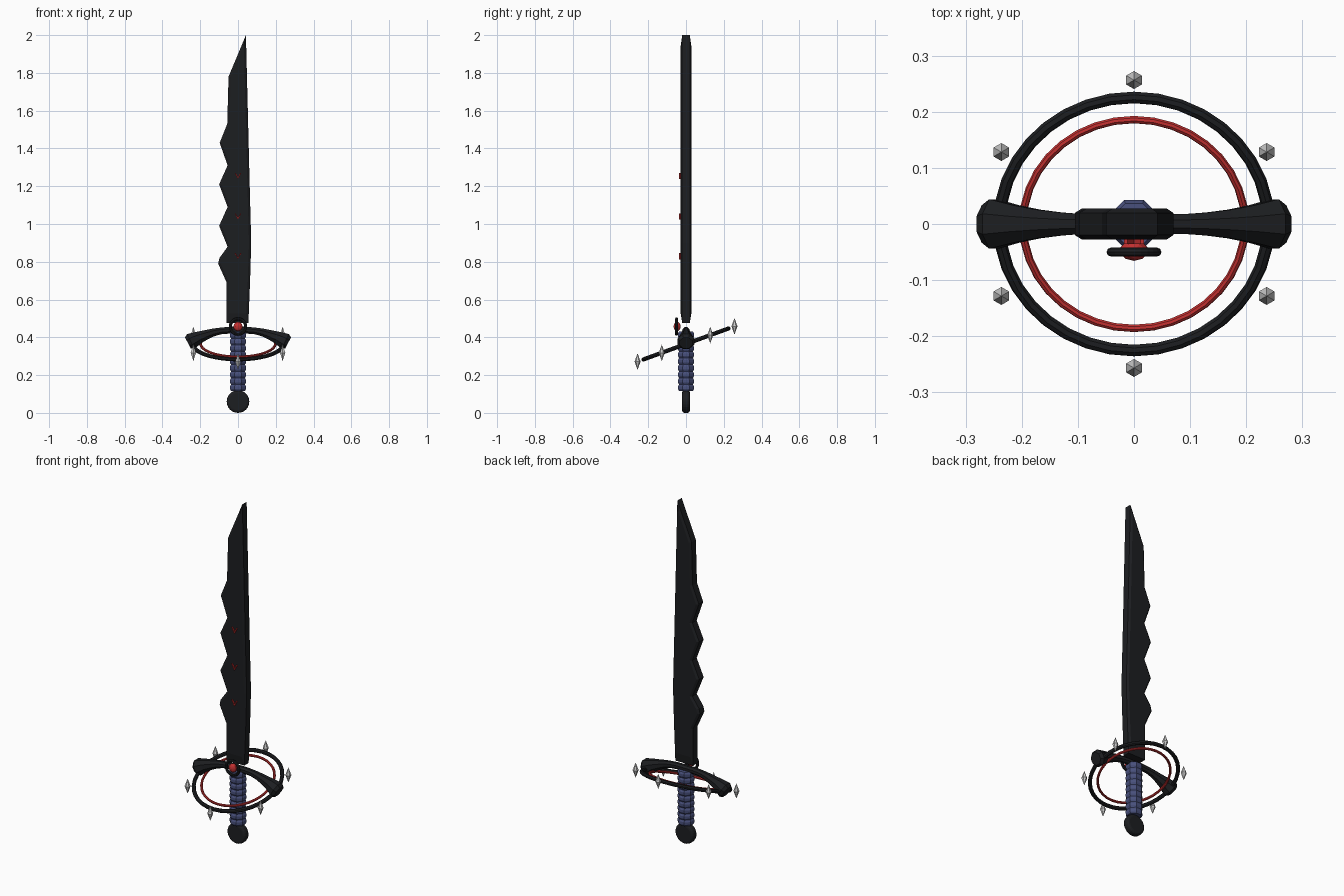
import bpy, bmesh
from math import cos, sin, pi, radians, atan2, hypot
from mathutils import Vector

if "Cube" in bpy.data.objects:
    bpy.data.objects.remove(bpy.data.objects["Cube"])


def material(name, color):
    m = bpy.data.materials.new(name)
    m.diffuse_color = (*color, 1)
    m.use_nodes = True
    m.node_tree.nodes["Principled BSDF"].inputs["Base Color"].default_value = m.diffuse_color
    return m


BLACK = material("black", (0.012, 0.013, 0.015))
RED = material("red", (0.55, 0.03, 0.03))
BLUE = material("blue", (0.065, 0.08, 0.2))


def finish(obj, name, mat=None):
    obj.name = name
    if mat:
        obj.data.materials.append(mat)
    return obj


def from_bmesh(bm, name, mat=None):
    bmesh.ops.recalc_face_normals(bm, faces=bm.faces)
    me = bpy.data.meshes.new(name)
    bm.to_mesh(me)
    bm.free()
    obj = bpy.data.objects.new(name, me)
    bpy.context.collection.objects.link(obj)
    return finish(obj, name, mat)


def skin(name, rings, mat=None):
    """Join equal-sized point rings into a closed tube."""
    bm = bmesh.new()
    loops = [[bm.verts.new(p) for p in ring] for ring in rings]
    n = len(loops[0])
    for a, b in zip(loops, loops[1:]):
        for i in range(n):
            bm.faces.new((a[i], a[(i + 1) % n], b[(i + 1) % n], b[i]))
    bm.faces.new(loops[0])
    bm.faces.new(loops[-1])
    return from_bmesh(bm, name, mat)


def torus(name, major, minor, loc, rot, mat, segments=36):
    bpy.ops.mesh.primitive_torus_add(major_radius=major, minor_radius=minor, major_segments=segments,
                                     minor_segments=8, location=loc, rotation=rot)
    return finish(bpy.context.object, name, mat)


# Blade: scalloped outline with raised faces on both sides
outline = [(-0.06, 0.475), (-0.06, 0.69), (-0.105, 0.79), (-0.098, 0.82), (-0.055, 0.88),
           (-0.10, 0.99), (-0.055, 1.09), (-0.10, 1.21), (-0.055, 1.31), (-0.097, 1.43),
           (-0.057, 1.53), (-0.05, 1.78), (0.042, 2.0), (0.052, 1.6), (0.062, 1.2),
           (0.07, 0.9), (0.064, 0.7), (0.055, 0.475)]
bm = bmesh.new()
base = bm.faces.new([bm.verts.new((x, -0.02, z)) for x, z in outline])
ext = bmesh.ops.extrude_face_region(bm, geom=[base], use_keep_orig=True)
bmesh.ops.translate(bm, verts=[v for v in ext["geom"] if isinstance(v, bmesh.types.BMVert)], vec=(0, 0.04, 0))
bmesh.ops.recalc_face_normals(bm, faces=bm.faces)
sides = [f for f in bm.faces if len(f.verts) > 4]
bmesh.ops.inset_individual(bm, faces=sides, thickness=0.012, depth=0.008, use_even_offset=True)
for v in bm.verts:
    if abs(v.co.y) > 0.021 and v.co.z < 0.55:
        v.co.z = 0.525
from_bmesh(bm, "blade", BLACK)

# Red chevron marks on the front of the blade
for i, z in enumerate((0.83, 1.04, 1.255)):
    bm = bmesh.new()
    pts = [(-0.018, 0.016), (0, -0.017), (0.018, 0.016), (0.012, 0.016), (0, -0.006), (-0.012, 0.016)]
    front = [bm.verts.new((x, -0.036, z + dz)) for x, dz in pts]
    back = [bm.verts.new((x, -0.026, z + dz)) for x, dz in pts]
    bm.faces.new(front)
    bm.faces.new(back)
    for j in range(6):
        k = (j + 1) % 6
        bm.faces.new((front[j], front[k], back[k], back[j]))
    from_bmesh(bm, f"blade_mark_{i + 1}", RED)

# Crossguard: arched octagonal bar flaring toward both ends
half = [(0.0, 0.437, 0.018), (0.05, 0.437, 0.018), (0.09, 0.434, 0.018), (0.13, 0.426, 0.021),
        (0.17, 0.413, 0.026), (0.21, 0.398, 0.034), (0.25, 0.378, 0.045), (0.265, 0.37, 0.034)]
path = [(-x, z, r) for x, z, r in reversed(half[1:])] + half
rings = []
for i, (x, z, r) in enumerate(path):
    p, q = path[max(i - 1, 0)], path[min(i + 1, len(path) - 1)]
    length = hypot(q[0] - p[0], q[1] - p[1])
    nx, nz = -(q[1] - p[1]) / length, (q[0] - p[0]) / length
    ring = []
    for k in range(8):
        a = 2 * pi * (k + 0.5) / 8
        u, v = r * 1.06 * cos(a), r * 1.06 * sin(a)
        ring.append((x + nx * u, v, z + nz * u))
    rings.append(ring)
skin("crossguard", rings, BLACK)

# Ribbed octagonal grip
ribs, z0, z1 = 9, 0.115, 0.43
profile = []
step = (z1 - z0) / ribs
for i in range(ribs):
    z = z0 + i * step
    profile += [(0.040, z), (0.046, z + step * 0.3), (0.046, z + step * 0.7)]
profile.append((0.040, z1))
skin("grip", [[(r * cos(2 * pi * (k + 0.5) / 8), r * sin(2 * pi * (k + 0.5) / 8), z) for k in range(8)]
              for r, z in profile], BLUE)

# Pommel: rounded disc facing front
bpy.ops.mesh.primitive_cylinder_add(vertices=24, radius=0.06, depth=0.042, location=(0, 0, 0.06),
                                    rotation=(pi / 2, 0, 0))
pommel = finish(bpy.context.object, "pommel", BLACK)
bev = pommel.modifiers.new("rounding", "BEVEL")
bev.width, bev.segments = 0.014, 3

# Two tilted rings around the hilt
tilt = radians(20)
centre = Vector((0, 0, 0.365))
torus("outer_ring", 0.24, 0.011, centre, (tilt, 0, 0), BLACK)
torus("inner_ring", 0.198, 0.007, centre, (tilt, 0, 0), RED)

# Six upright crystal spikes outside the rings
for i in range(6):
    a = pi / 2 + i * pi / 3
    c = centre + Vector((0.273 * cos(a), 0.273 * sin(a) * cos(tilt), 0.273 * sin(a) * sin(tilt)))
    bm = bmesh.new()
    belt = [bm.verts.new(c + Vector((0.016 * sin(k * pi / 3), 0.016 * cos(k * pi / 3), 0))) for k in range(6)]
    for h in (0.044, -0.044):
        tip = bm.verts.new(c + Vector((0, 0, h)))
        for k in range(6):
            bm.faces.new((belt[k], belt[(k + 1) % 6], tip))
    from_bmesh(bm, f"spike_{i + 1}")

# Red gem in a black ring at the front of the guard
bpy.ops.mesh.primitive_uv_sphere_add(segments=10, ring_count=8, radius=0.025, location=(0, -0.047, 0.457))
gem = finish(bpy.context.object, "gem", RED)
gem.scale = (1, 0.75, 1)
torus("gem_ring", 0.041, 0.008, (0, -0.05, 0.457), (pi / 2, 0, 0), BLACK, 24)
